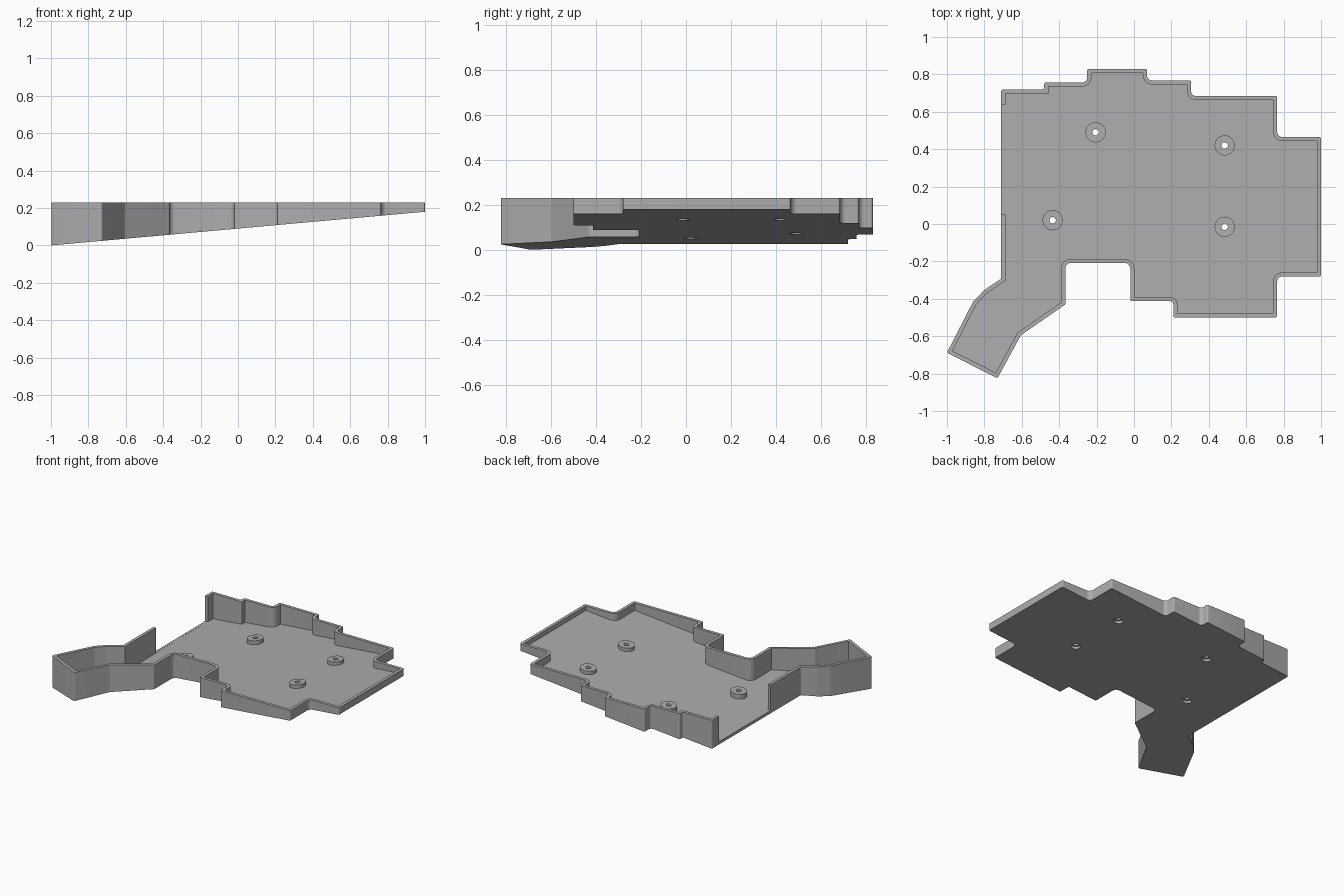
import bpy, bmesh, math
from mathutils import Vector

cube = bpy.data.objects.get("Cube")
if cube:
    bpy.data.objects.remove(cube, do_unlink=True)

TOP, WALL, FLOOR, ARC = 0.23, 0.022, 0.02, 6

grey = bpy.data.materials.new("plain grey")
grey.use_nodes = True
grey.diffuse_color = (0.42, 0.42, 0.42, 1)
grey.node_tree.nodes["Principled BSDF"].inputs["Base Color"].default_value = grey.diffuse_color


def tilt(x):
    """Height of the sloping underside."""
    return 0.09 * (x + 1)


def slope(points, lift=0.0):
    return [(p[0], p[1], tilt(p[0]) + lift) for p in points]


def level(points, z):
    return [(p[0], p[1], z) for p in points]


def circle(cx, cy, r, n=32):
    return [(cx + r * math.cos(math.tau * i / n), cy + r * math.sin(math.tau * i / n))
            for i in range(n)]


def build(name, loops, capped=True):
    """Bridge loops of equal length; cap both ends or join last to first."""
    bm = bmesh.new()
    rings = [[bm.verts.new(p) for p in loop] for loop in loops]
    pairs = list(zip(rings, rings[1:]))
    if capped:
        bm.faces.new(rings[0])
        bm.faces.new(rings[-1])
    else:
        pairs.append((rings[-1], rings[0]))
    for a, b in pairs:
        for i in range(len(a)):
            j = (i + 1) % len(a)
            bm.faces.new((a[i], a[j], b[j], b[i]))
    bmesh.ops.recalc_face_normals(bm, faces=bm.faces)
    mesh = bpy.data.meshes.new(name)
    bm.to_mesh(mesh)
    bm.free()
    mesh.materials.append(grey)
    obj = bpy.data.objects.new(name, mesh)
    bpy.context.collection.objects.link(obj)
    return obj


def activate(obj):
    bpy.ops.object.select_all(action='DESELECT')
    obj.select_set(True)
    bpy.context.view_layer.objects.active = obj


def cut(obj, cutter):
    cutter.hide_render = True
    mod = obj.modifiers.new("cut", 'BOOLEAN')
    mod.operation, mod.solver, mod.object = 'DIFFERENCE', 'EXACT', cutter
    activate(obj)
    bpy.ops.object.modifier_apply(modifier=mod.name)
    bpy.data.objects.remove(cutter, do_unlink=True)


def outline(corners, inset):
    """Clockwise outline moved inwards, with an arc at every corner."""
    out = []
    n = len(corners)
    for i, (x, y, hollow) in enumerate(corners):
        p = Vector((x, y))
        d0 = (p - Vector(corners[i - 1][:2])).normalized()
        d1 = (Vector(corners[(i + 1) % n][:2]) - p).normalized()
        n0, n1 = Vector((d0.y, -d0.x)), Vector((d1.y, -d1.x))
        p = p + (n0 + n1) * inset / (1 + n0.dot(n1))
        turn = d0.cross(d1)
        # hollow corners grow with the inset, outer corners shrink
        r = hollow + inset if turn > 0 and hollow else max(0.01 - inset, 0.002)
        half = abs(d0.angle_signed(d1)) / 2
        side = 1 if turn > 0 else -1
        start = p - d0 * r * math.tan(half)
        centre = start + Vector((-d0.y, d0.x)) * side * r
        arm = start - centre
        for k in range(ARC + 1):
            a = side * 2 * half * k / ARC
            out.append((centre.x + arm.x * math.cos(a) - arm.y * math.sin(a),
                        centre.y + arm.x * math.sin(a) + arm.y * math.cos(a)))
    return out


# Outline corners: x, y, radius of a hollow corner
corners = [
    (-.71, .72, 0), (-.48, .72, 0), (-.48, .757, 0), (-.25, .757, .025),
    (-.25, .83, 0), (.07, .83, 0), (.07, .768, .025), (.305, .768, 0),
    (.305, .685, .025), (.765, .685, 0), (.765, .465, .03), (1, .465, 0),
    (1, -.28, 0), (.765, -.28, .03), (.765, -.5, 0), (.21, -.5, 0),
    (.21, -.413, .015), (-.02, -.413, 0), (-.02, -.208, .03), (-.367, -.208, .03),
    (-.367, -.43, 0), (-.605, -.595, 0), (-.73, -.825, 0), (-1, -.688, 0),
    (-.86, -.415, 0), (-.8, -.353, 0), (-.71, -.292, 0),
]
outer, inner = outline(corners, 0), outline(corners, WALL)

# Tray with sloping floor and level rim
tray = build("tray", [slope(outer), level(outer, TOP), level(inner, TOP), slope(inner, FLOOR)])

# Open side between the two wall ends
gap = [(-.8, .05), (-.68, .05), (-.68, .64), (-.8, .64)]
cut(tray, build("gap_cutter", [slope(gap, FLOOR + .0005), level(gap, TOP + .1)]))

# Screw standoffs over recessed holes
for i, (x, y, h) in enumerate([(-.435, .02, .035), (-.205, .49, .028),
                               (.485, .42, .025), (.485, -.015, .025)]):
    hole = circle(x, y, .03)
    cut(tray, build("hole_cutter", [slope(hole, -.05), slope(hole, FLOOR + .01)]))
    rim, bore = circle(x, y, .054), circle(x, y, .017)
    standoff = build(f"standoff_{i + 1}", [slope(rim, FLOOR - .002), slope(rim, FLOOR + h),
                                           slope(bore, FLOOR + h), slope(bore, FLOOR - .002)],
                     capped=False)
    activate(standoff)
    bpy.ops.object.shade_smooth_by_angle(angle=math.radians(30))

activate(tray)
bpy.ops.object.shade_smooth_by_angle(angle=math.radians(30))
